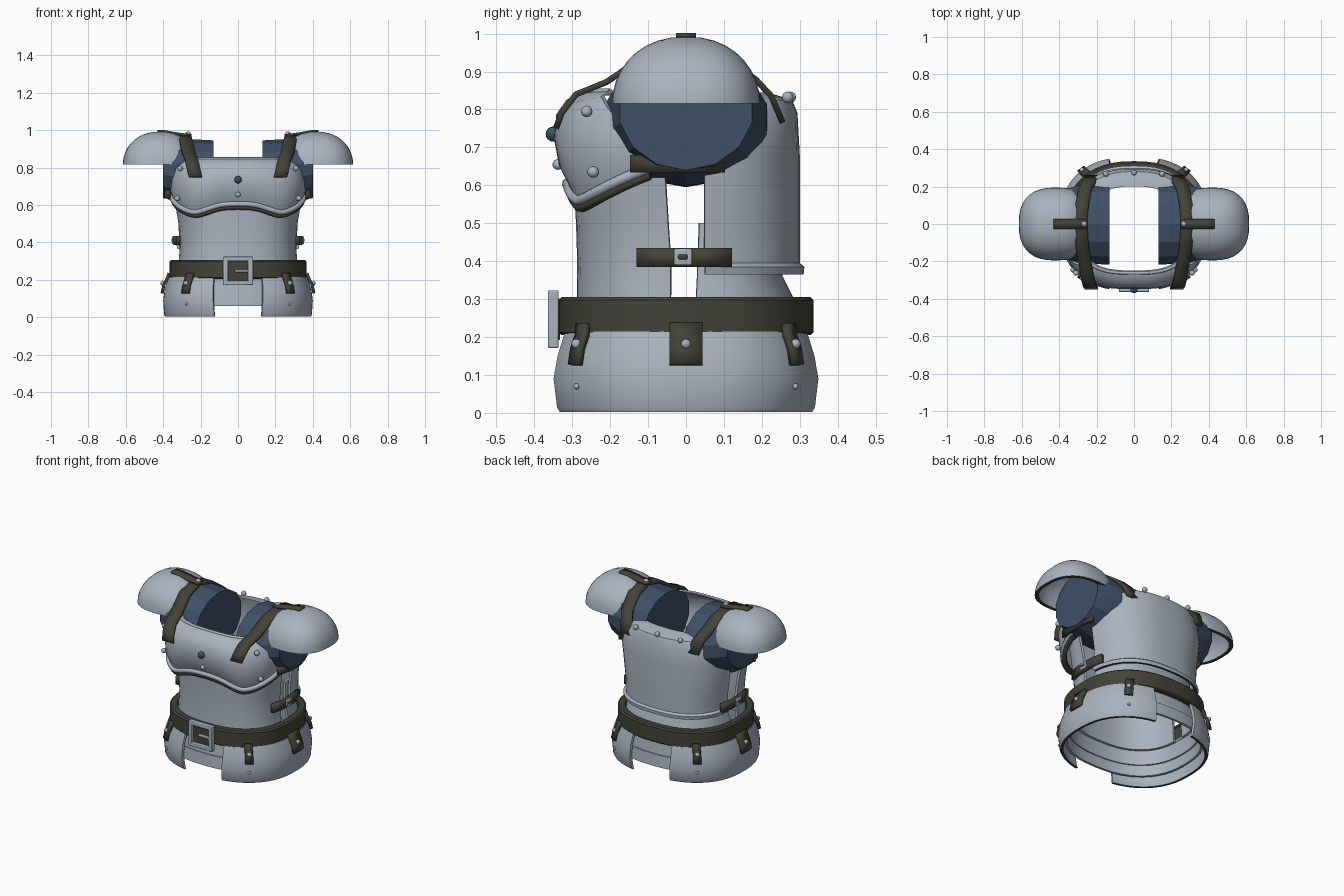
import bpy, bmesh, math
from mathutils import Vector

if "Cube" in bpy.data.objects:
    bpy.data.objects.remove(bpy.data.objects["Cube"])


def material(name, rgb):
    m = bpy.data.materials.new(name)
    m.use_nodes = True
    m.diffuse_color = (*rgb, 1)
    m.node_tree.nodes["Principled BSDF"].inputs["Base Color"].default_value = (*rgb, 1)
    return m


STEEL = material("steel", (0.40, 0.45, 0.52))
LEATHER = material("dark_leather", (0.055, 0.055, 0.04))
CLOTH = material("blue_cloth", (0.05, 0.08, 0.135))


def finish(name, bm, mats, angle=35):
    bmesh.ops.remove_doubles(bm, verts=bm.verts, dist=1e-5)
    bmesh.ops.recalc_face_normals(bm, faces=bm.faces)
    me = bpy.data.meshes.new(name)
    bm.to_mesh(me)
    bm.free()
    ob = bpy.data.objects.new(name, me)
    bpy.context.collection.objects.link(ob)
    for m in mats:
        me.materials.append(m)
    bpy.ops.object.select_all(action="DESELECT")
    ob.select_set(True)
    bpy.context.view_layer.objects.active = ob
    bpy.ops.object.shade_smooth_by_angle(angle=math.radians(angle))
    return ob


def oval(t, rx, ry, n=2.4, cx=0):
    """Point on a squarish oval; t = 0 faces the front, 90 degrees faces +x."""
    s, c = math.sin(t), math.cos(t)
    return (cx + rx * math.copysign(abs(s) ** (2 / n), s),
            -ry * math.copysign(abs(c) ** (2 / n), c))


def shell(name, rows, centre=0, n=2.4, cols=28, thick=0.014, mats=(STEEL, LEATHER),
          cx=0, bottom=None, drop=0):
    """Curved plate from rows of (z, rx, ry, half angle), with a coloured lower rim."""
    bm = bmesh.new()
    layers = []
    for inset in (0, thick):
        grid = []
        for i, (z, rx, ry, half) in enumerate(rows):
            f = i / (len(rows) - 1)
            line = []
            for j in range(cols + 1):
                s = 2 * j / cols - 1
                zz = z + ((bottom(abs(s)) - rows[0][0]) * (1 - f) if bottom else 0)
                x, y = oval(math.radians(centre + s * half),
                            max(rx - inset, 0), max(ry - inset, 0), n, cx)
                line.append(bm.verts.new((x, y, zz - (drop * f if inset else 0))))
            grid.append(line)
        layers.append(grid)
    out, inn = layers
    last = len(rows) - 1
    for j in range(cols):
        for i in range(last):
            for g in layers:
                bm.faces.new((g[i][j], g[i][j + 1], g[i + 1][j + 1], g[i + 1][j]))
        for i in (0, last):
            rim = bm.faces.new((out[i][j], out[i][j + 1], inn[i][j + 1], inn[i][j]))
            rim.material_index = int(i == 0 and len(mats) > 1)
    if rows[0][3] < 180:
        for j in (0, cols):
            for i in range(last):
                bm.faces.new((out[i][j], out[i + 1][j], inn[i + 1][j], inn[i][j]))
    return finish(name, bm, mats)


def strap(name, points, axis, width, thick=0.016, mat=LEATHER):
    """Flat band that follows a path."""
    bm = bmesh.new()
    half = Vector(axis).normalized() * width / 2
    pairs = [(bm.verts.new(Vector(p) - half), bm.verts.new(Vector(p) + half)) for p in points]
    for a, b in zip(pairs, pairs[1:]):
        bm.faces.new((a[0], a[1], b[1], b[0]))
    ob = finish(name, bm, [mat])
    mod = ob.modifiers.new("thickness", "SOLIDIFY")
    mod.thickness, mod.offset = thick, 0
    return ob


def box(name, centre, size, mat=STEEL):
    bm = bmesh.new()
    bmesh.ops.create_cube(bm, size=1)
    for v in bm.verts:
        v.co = Vector(a * b + c for a, b, c in zip(v.co, size, centre))
    ob = finish(name, bm, [mat])
    mod = ob.modifiers.new("edges", "BEVEL")
    mod.width, mod.segments = 0.004, 2


def stud(name, place, radius=0.013, mat=STEEL):
    bm = bmesh.new()
    bmesh.ops.create_uvsphere(bm, u_segments=12, v_segments=8, radius=radius)
    bmesh.ops.translate(bm, verts=bm.verts, vec=place)
    finish(name, bm, [mat], 60)


def tube(name, points, radius, mat):
    cu = bpy.data.curves.new(name, "CURVE")
    cu.dimensions = "3D"
    cu.bevel_depth, cu.bevel_resolution, cu.use_fill_caps = radius, 2, True
    sp = cu.splines.new("POLY")
    sp.points.add(len(points) - 1)
    for p, co in zip(sp.points, points):
        p.co = (*co, 1)
    cu.materials.append(mat)
    bpy.context.collection.objects.link(bpy.data.objects.new(name, cu))


# Waist plates
shell("front_waist_plate", [(0.2, 0.325, 0.295, 85), (0.3, 0.318, 0.288, 85), (0.4, 0.31, 0.287, 85),
      (0.5, 0.32, 0.29, 84), (0.62, 0.34, 0.297, 83)], mats=(STEEL,), n=2.5, cols=22)
shell("back_waist_plate", [(0.2, 0.325, 0.3, 87), (0.3, 0.318, 0.285, 87), (0.36, 0.3, 0.255, 86),
      (0.5, 0.295, 0.25, 85)], centre=180, mats=(STEEL,), n=2.5)

# Back plate with flared lower lip and inward collar
shell("back_plate", [(0.365, 0.325, 0.31, 84), (0.385, 0.33, 0.312, 84), (0.395, 0.315, 0.3, 84),
      (0.5, 0.32, 0.3, 84), (0.68, 0.345, 0.3, 84), (0.79, 0.335, 0.294, 66),
      (0.825, 0.3, 0.28, 55), (0.845, 0.26, 0.215, 50)], centre=180, n=2.5, cols=22)


# Breastplate with a wavy lower edge
def wave(s):
    if s < 0.4:
        return 0.56 + 0.045 * math.cos(math.pi * s / 0.8) ** 2
    return 0.56 + 0.085 * ((s - 0.4) / 0.6) ** 1.3


shell("breastplate", [(0.6, 0.355, 0.308, 80), (0.65, 0.37, 0.335, 79), (0.72, 0.37, 0.348, 72),
      (0.785, 0.355, 0.342, 62), (0.825, 0.33, 0.315, 53), (0.85, 0.3, 0.262, 48)],
      n=3, cols=40, bottom=wave)
edge = [(j / 20 - 1) for j in range(41)]
for name, rx, ry, down, rad, mat in (("breastplate_trim", 0.36, 0.313, 0, 0.014, STEEL),
                                     ("breastplate_lining", 0.352, 0.305, 0.018, 0.013, LEATHER)):
    tube(name, [(*oval(math.radians(80 * s), rx, ry, 3), wave(abs(s)) - down) for s in edge], rad, mat)
tube("neck_trim", [(*oval(math.radians(48 * s), 0.298, 0.262, 3), 0.846) for s in edge], 0.009, STEEL)
stud("chest_gem", (0, -0.35, 0.735), 0.02, CLOTH)
stud("chest_stud", (0, -0.338, 0.655), 0.014)

# Belt and buckle
shell("belt", [(0.205, 0.357, 0.328, 180), (0.212, 0.366, 0.336, 180), (0.297, 0.366, 0.336, 180),
      (0.305, 0.357, 0.328, 180)], n=2.4, cols=48, thick=0.03, mats=(LEATHER,))
for s in (-1, 1):
    box("buckle_side", (0.067 * s, -0.35, 0.247), (0.026, 0.028, 0.152))
    box("buckle_rail", (0, -0.35, 0.247 + 0.064 * s), (0.15, 0.028, 0.024))
box("buckle_plate", (0, -0.34, 0.247), (0.12, 0.016, 0.11), LEATHER)
box("buckle_prong", (0.02, -0.352, 0.247), (0.075, 0.02, 0.014))

# Inner hip bands
shell("upper_hip_band", [(0.12, 0.352, 0.32, 180), (0.22, 0.342, 0.308, 180)], cols=48, mats=(STEEL,))
shell("lower_hip_band", [(0.06, 0.366, 0.332, 180), (0.13, 0.36, 0.326, 180)], cols=48, mats=(STEEL,))

for side, word in ((1, "left"), (-1, "right")):
    # Hip guard with hanging straps
    shell(word + "_hip_guard", [(0.003, 0.39, 0.343, 75), (0.015, 0.395, 0.35, 75), (0.09, 0.4, 0.36, 74.5),
          (0.15, 0.392, 0.35, 74), (0.215, 0.37, 0.33, 73.5)], centre=90 * side, cols=40)
    for deg, width in ((40, 0.045), (90, 0.088), (140, 0.045)):
        t = math.radians(deg * side)
        path = [(*oval(t, rx, ry), z) for z, rx, ry in
                ((0.235, 0.369, 0.339), (0.205, 0.38, 0.342), (0.17, 0.397, 0.357), (0.127, 0.406, 0.365))]
        a, b = oval(t - 0.02, 0.4, 0.36), oval(t + 0.02, 0.4, 0.36)
        strap(word + "_hip_strap", path, (b[0] - a[0], b[1] - a[1], 0), width)
        stud(word + "_hip_strap_stud", (*oval(t, 0.402, 0.361), 0.182))
        if deg != 90:
            stud(word + "_hip_stud", (*oval(t, 0.4, 0.36), 0.07), 0.008)

    # Padded sleeve, closed at both ends
    bm = bmesh.new()
    rings = []
    for x, ry, rz, cz in ((0.13, 0.222, 0.175, 0.77), (0.28, 0.218, 0.178, 0.775), (0.4, 0.178, 0.16, 0.8)):
        rings.append([bm.verts.new((x * side, ry * math.sin(k * math.tau / 14),
                                    cz - rz * math.cos(k * math.tau / 14))) for k in range(14)])
    for a, b in zip(rings, rings[1:]):
        for k in range(14):
            bm.faces.new((a[k], a[k - 1], b[k - 1], b[k]))
    bm.faces.new(rings[0])
    bm.faces.new(rings[-1])
    finish(word + "_sleeve", bm, [CLOTH], 20)

    # Domed shoulder guard
    dome = [(0.816 + 0.176 * math.sin(a), 0.198 * math.cos(a) ** 0.9, 0.195 * math.cos(a) ** 0.9, 180)
            for a in (math.radians(min(d, 89.99)) for d in range(0, 91, 10))]
    shell(word + "_shoulder_guard", dome, cx=0.418 * side, n=2.5, cols=36, thick=0.02, drop=0.015)
    strap(word + "_shoulder_guard_strap", [(side * x, 0, z) for x, z in
          ((0.25, 0.972), (0.3, 0.977), (0.35, 0.985), (0.4, 0.994), (0.43, 0.994))], (0, 1, 0), 0.052, 0.014)
    stud(word + "_shoulder_stud", (0.267 * side, 0, 0.978), 0.015)

    # Strap over the shoulder
    strap(word + "_shoulder_strap", [(side * x, y, z) for x, y, z in
          ((0.228, -0.343, 0.75), (0.238, -0.328, 0.79), (0.248, -0.29, 0.84), (0.262, -0.21, 0.872),
           (0.278, -0.11, 0.94), (0.285, 0, 0.966), (0.278, 0.1, 0.94), (0.262, 0.185, 0.878),
           (0.24, 0.225, 0.835), (0.225, 0.255, 0.765))], (1, 0, 0), 0.07)

    # Side straps joining front and back
    strap(word + "_underarm_strap", [(side * x, y, 0.657) for x, y in
          ((0.37, -0.145), (0.388, -0.06), (0.388, 0.03), (0.37, 0.1))], (0, 0, 1), 0.046, 0.02)
    strap(word + "_side_strap", [(side * x, y, 0.41) for x, y in
          ((0.318, -0.128), (0.334, -0.06), (0.334, 0.05), (0.322, 0.12))], (0, 0, 1), 0.05, 0.02)
    box(word + "_side_buckle", (0.343 * side, -0.008, 0.411), (0.02, 0.048, 0.042))
    box(word + "_side_buckle_slot", (0.352 * side, -0.008, 0.411), (0.008, 0.026, 0.014), LEATHER)

    # Studs on chest and back
    for place in ((0.325, -0.245, 0.635), (0.31, -0.262, 0.795), (0.15, 0.268, 0.832)):
        stud(word + "_plate_stud", (place[0] * side, *place[1:]), 0.015)
stud("back_collar_stud", (0, 0.275, 0.832), 0.015)
